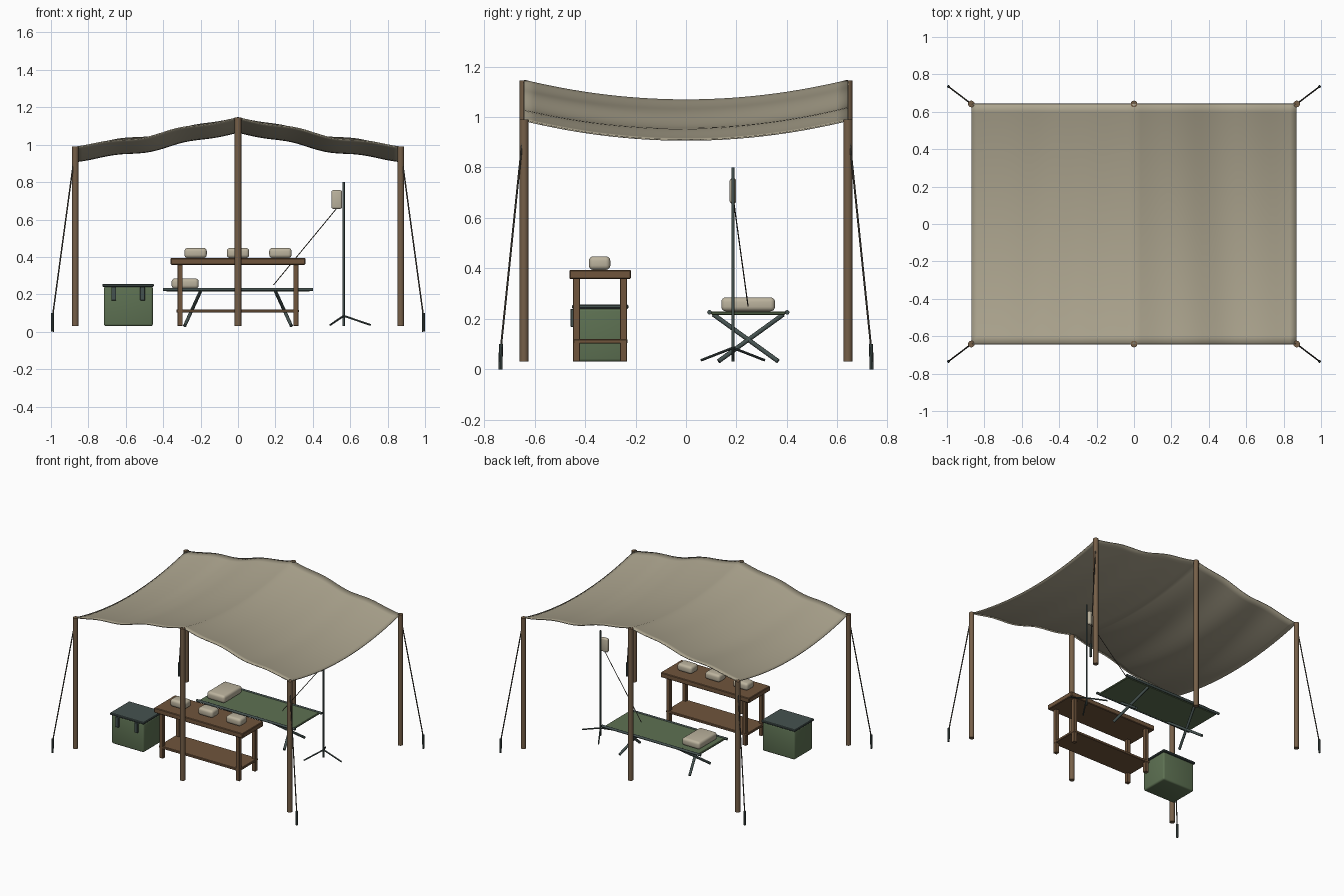
import bpy, bmesh
from math import sin, cos, pi
from mathutils import Vector

if "Cube" in bpy.data.objects:
    bpy.data.objects.remove(bpy.data.objects["Cube"])


def material(name, rgb):
    m = bpy.data.materials.new(name)
    m.diffuse_color = (*rgb, 1)
    m.use_nodes = True
    m.node_tree.nodes["Principled BSDF"].inputs["Base Color"].default_value = m.diffuse_color
    return m


CANVAS = material("canvas", (0.41, 0.37, 0.27))
WOOD = material("pole_wood", (0.18, 0.115, 0.065))
TABLE = material("table_wood", (0.16, 0.09, 0.045))
GREEN = material("green", (0.11, 0.165, 0.085))
METAL = material("dark_metal", (0.06, 0.085, 0.08))
CLOTH = material("cloth", (0.50, 0.45, 0.34))
ROPE = material("rope", (0.08, 0.07, 0.055))


def finish(name, bm, mat, smooth=True):
    me = bpy.data.meshes.new(name)
    bm.to_mesh(me)
    bm.free()
    ob = bpy.data.objects.new(name, me)
    bpy.context.collection.objects.link(ob)
    me.materials.append(mat)
    if smooth:
        bpy.ops.object.select_all(action='DESELECT')
        bpy.context.view_layer.objects.active = ob
        ob.select_set(True)
        bpy.ops.object.shade_smooth_by_angle(angle=0.7)
    return ob


def box(name, lo, hi, mat, bevel=0.003, segs=1):
    lo, hi = Vector(lo), Vector(hi)
    bm = bmesh.new()
    bmesh.ops.create_cube(bm, size=1)
    bmesh.ops.scale(bm, vec=hi - lo, verts=bm.verts)
    bmesh.ops.translate(bm, vec=(lo + hi) / 2, verts=bm.verts)
    bmesh.ops.bevel(bm, geom=bm.edges[:], offset=bevel, segments=segs,
                    affect='EDGES', profile=0.5)
    return finish(name, bm, mat, segs > 1)


def rod(name, a, b, r, mat, sides=12):
    a, b = Vector(a), Vector(b)
    bm = bmesh.new()
    bmesh.ops.create_cone(bm, cap_ends=True, segments=sides, radius1=r, radius2=r,
                          depth=(b - a).length)
    bm.transform(Vector((0, 0, 1)).rotation_difference(b - a).to_matrix().to_4x4())
    bmesh.ops.translate(bm, vec=(a + b) / 2, verts=bm.verts)
    return finish(name, bm, mat)


# Sagging, rippled canopy hung over the ridge
PX, PY = 0.87, 0.642
bm = bmesh.new()
bmesh.ops.create_grid(bm, x_segments=48, y_segments=28, size=1)
for v in bm.verts:
    u, w = v.co.x, v.co.y
    ripple = sin(pi * abs(u)) * (0.010 * sin(4 * pi * abs(u) - 2.2 + 0.5 * w) - 0.008)
    sag = 0.078 * (1 - w * w)
    v.co = (u * PX, w * PY, 1.148 - 0.158 * abs(u) + ripple - sag)
canopy = finish("canopy", bm, CANVAS)
solid = canopy.modifiers.new("thickness", 'SOLIDIFY')
solid.thickness = 0.006

# Poles, guy ropes and stakes
for sy in (-1, 1):
    rod("ridge_pole", (0, sy * PY, 0.03), (0, sy * PY, 1.145), 0.018, WOOD)
    for sx in (-1, 1):
        rod("corner_pole", (sx * PX, sy * PY, 0.03), (sx * PX, sy * PY, 0.99), 0.018, WOOD)
        rod("guy_rope", (sx * PX, sy * PY, 0.975), (sx * 0.991, sy * 0.734, 0.085), 0.004, ROPE, 8)
        rod("stake", (sx * 0.992, sy * 0.735, 0), (sx * 0.991, sy * 0.734, 0.1), 0.008, METAL, 8)

# Table with lower shelf
box("table_top", (-0.36, -0.462, 0.358), (0.36, -0.218, 0.394), TABLE, 0.004)
box("table_shelf", (-0.33, -0.448, 0.102), (0.325, -0.232, 0.12), TABLE)
for x in (-0.31, 0.31):
    for y in (-0.434, -0.247):
        box("table_leg", (x - 0.014, y - 0.014, 0.03), (x + 0.014, y + 0.014, 0.36), TABLE, 0.002)
for x in (-0.227, 0, 0.227):
    box("supply_bundle", (x - 0.06, -0.385, 0.394), (x + 0.06, -0.3, 0.448), CLOTH, 0.018, 4)

# Storage crate with lid and latches
box("crate_body", (-0.717, -0.445, 0.03), (-0.455, -0.235, 0.242), GREEN, 0.012, 3)
box("crate_lid", (-0.725, -0.452, 0.24), (-0.45, -0.228, 0.256), METAL, 0.004)
for x in (-0.664, -0.51):
    box("crate_latch", (x - 0.013, -0.457, 0.167), (x + 0.013, -0.443, 0.24), METAL, 0.002)

# Folding cot
CY = 0.247
box("cot_canvas", (-0.385, CY - 0.148, 0.216), (0.385, CY + 0.148, 0.23), GREEN, 0.004)
for s in (-1, 1):
    rod("cot_rail", (-0.4, CY + s * 0.154, 0.226), (0.4, CY + s * 0.154, 0.226), 0.009, METAL)
    for t in (-1, 1):
        rod("cot_leg", (s * 0.285, CY - t * 0.118, 0.032), (s * 0.2, CY + t * 0.138, 0.217),
            0.009, METAL)
box("pillow", (-0.355, 0.14, 0.23), (-0.21, 0.353, 0.285), CLOTH, 0.018, 4)

# Drip stand with bag and tube
SX, SY = 0.565, 0.186
rod("stand_pole", (SX, SY, 0.03), (SX, SY, 0.8), 0.006, METAL)
for k in range(3):
    a = k * 2 * pi / 3
    rod("stand_foot", (SX, SY, 0.085),
        (SX + 0.145 * cos(a), SY + 0.145 * sin(a), 0.036), 0.005, METAL, 8)
box("drip_bag", (0.5, SY - 0.013, 0.657), (0.556, SY + 0.013, 0.757), CLOTH, 0.01, 3)
rod("drip_tube", (0.528, SY + 0.004, 0.66), (0.19, 0.246, 0.25), 0.0025, ROPE, 8)
